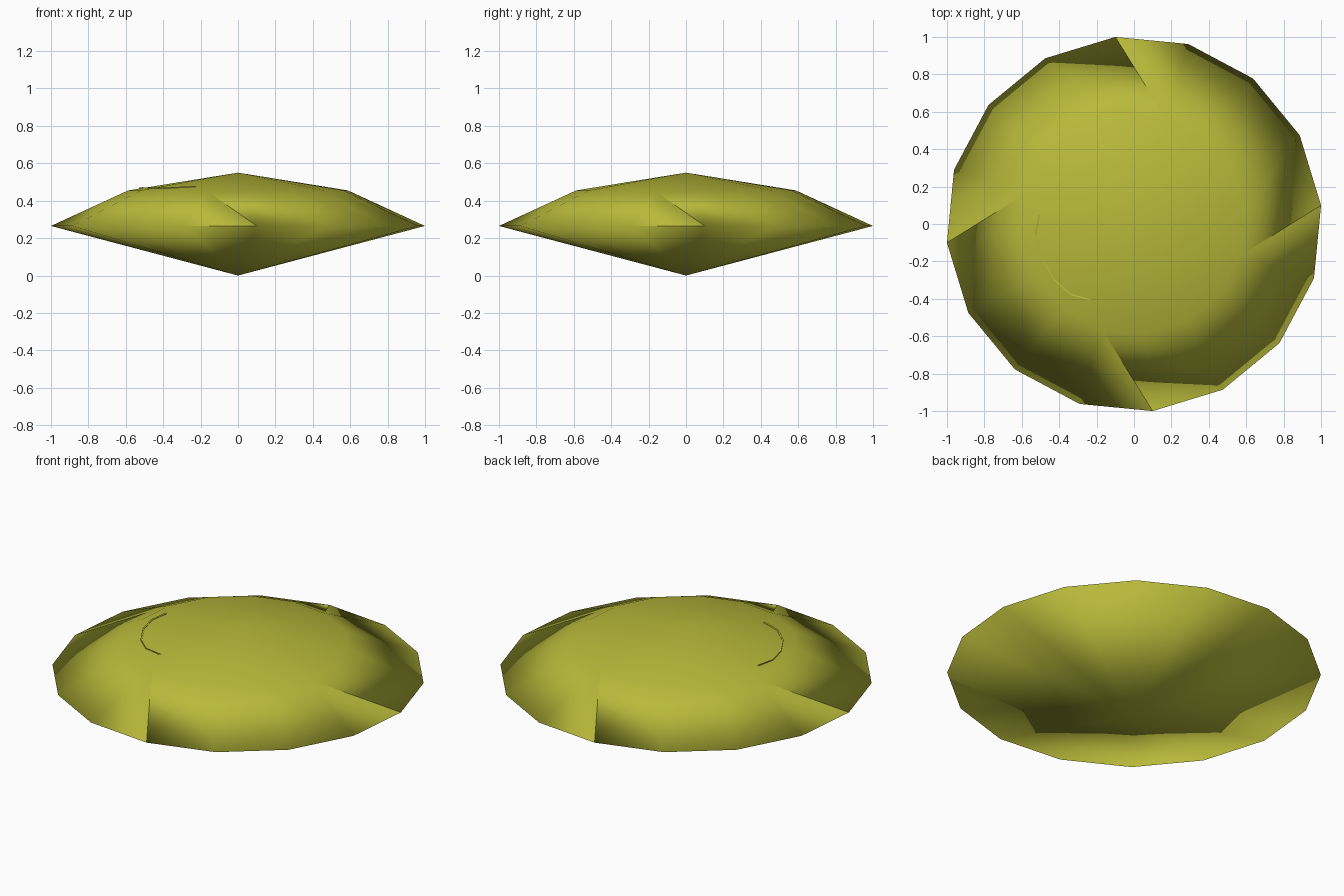
import bpy, bmesh, math

if "Cube" in bpy.data.objects:
    bpy.data.objects.remove(bpy.data.objects["Cube"])

SIDES = 16
START = math.radians(5.7)   # rim is turned slightly off the axes
R_RIM, Z_RIM = 1.005, 0.265
R_CAP, Z_CAP, Z_TOP = 0.59, 0.455, 0.55

olive = bpy.data.materials.new("olive_yellow")
olive.diffuse_color = (0.48, 0.49, 0.042, 1)
olive.use_nodes = True
olive.node_tree.nodes["Principled BSDF"].inputs["Base Color"].default_value = olive.diffuse_color


def finish(name, bm, smooth=True):
    mesh = bpy.data.meshes.new(name)
    bm.to_mesh(mesh)
    bm.free()
    mesh.materials.append(olive)
    for p in mesh.polygons:
        p.use_smooth = smooth
    obj = bpy.data.objects.new(name, mesh)
    bpy.context.collection.objects.link(obj)
    return obj


def ring_point(i, r, z):
    a = START + 2 * math.pi * i / SIDES
    return (r * math.cos(a), r * math.sin(a), z)


# faceted disc: lower cone, sloped shoulder, shallow cap
bm = bmesh.new()
bottom = bm.verts.new((0, 0, 0))
top = bm.verts.new((0, 0, Z_TOP))
rim = [bm.verts.new(ring_point(i, R_RIM, Z_RIM)) for i in range(SIDES)]
cap = [bm.verts.new(ring_point(i, R_CAP, Z_CAP)) for i in range(SIDES)]
for i in range(SIDES):
    j = (i + 1) % SIDES
    bm.faces.new((bottom, rim[j], rim[i]))
    bm.faces.new((top, cap[i], cap[j]))
    # every fourth shoulder panel ends in a separate corner, giving a hard seam
    corner = bm.verts.new(rim[j].co) if j % 4 == 0 else rim[j]
    bm.faces.new((rim[i], corner, cap[i]))
    bm.faces.new((rim[j], cap[j], cap[i]))
finish("faceted_disc", bm)

# thin raised arc on one side of the cap
bm = bmesh.new()
path = [(-0.51, 0.05), (-0.53, -0.06), (-0.50, -0.18), (-0.43, -0.30),
        (-0.34, -0.38), (-0.23, -0.41)]
rows = []
for x, y in path:
    r = math.hypot(x, y)
    z = Z_TOP - (Z_TOP - Z_CAP) * r / R_CAP
    rows.append([bm.verts.new((x * k, y * k, z + h))
                 for k, h in ((1.0, -0.004), (1.0, 0.005), (0.985, 0.003), (0.985, -0.004))])
for a, b in zip(rows, rows[1:]):
    for k in range(3):
        bm.faces.new((a[k], b[k], b[k + 1], a[k + 1]))
bmesh.ops.recalc_face_normals(bm, faces=bm.faces)
finish("cap_ridge", bm, smooth=False)
